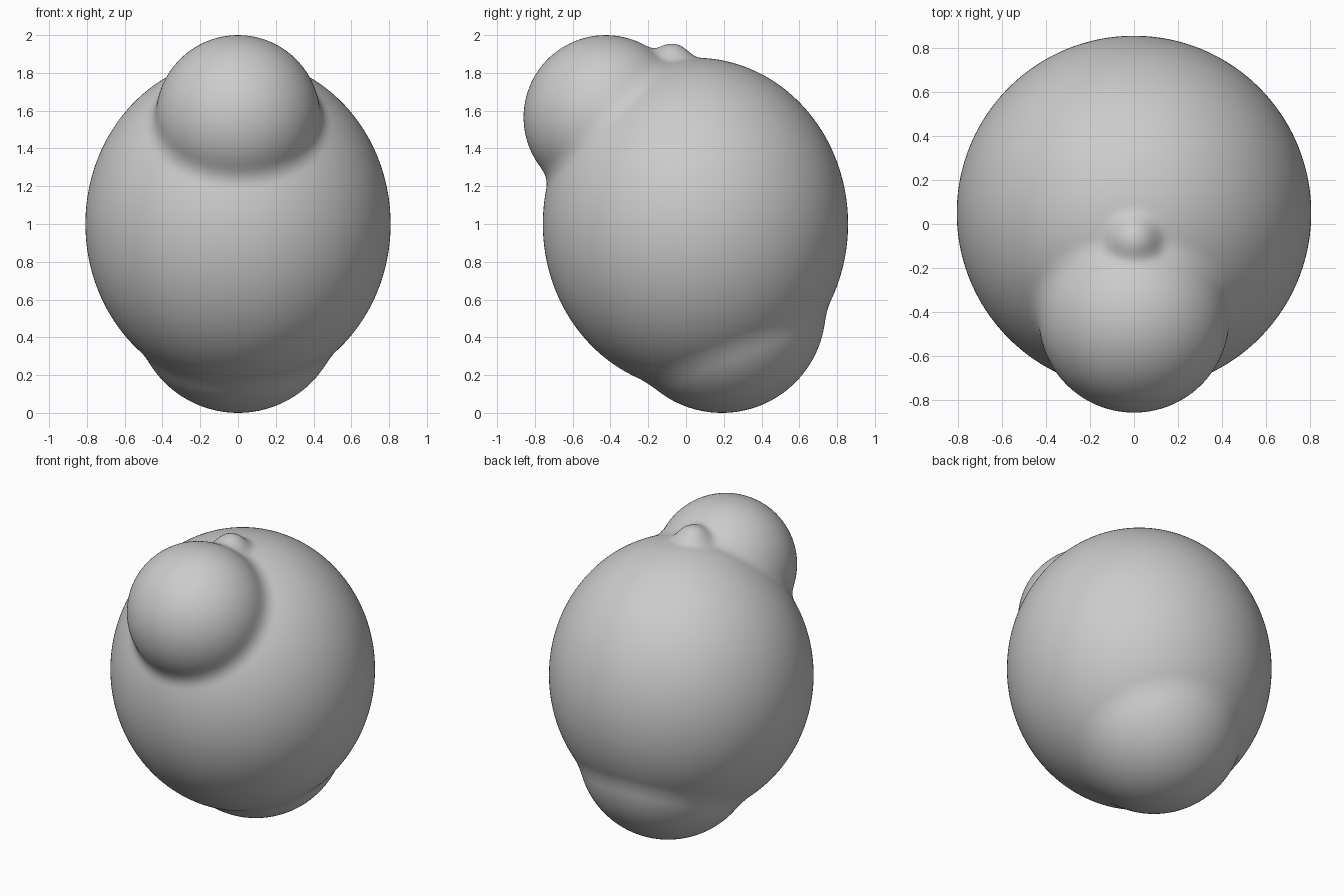
import bpy
import bmesh
from mathutils import Vector

cube = bpy.data.objects.get("Cube")
if cube:
    bpy.data.objects.remove(cube, do_unlink=True)

# Belly is an egg; the other masses are spheres: centre, radius, blend width
BELLY = Vector((0, 0.05, 1.0))
WIDTH, HEIGHT = 0.808, 0.88
LUMPS = [
    (Vector((0, -0.425, 1.565)), 0.435, 0.06),   # head
    (Vector((0, 0.19, 0.55)), 0.55, 0.03),       # rump
    (Vector((0, -0.075, 1.85)), 0.105, 0.06),    # crown nub
]


def distance(p):
    """Signed distance to the softly merged masses."""
    q = p - BELLY
    d = (Vector((q.x / WIDTH, q.y / WIDTH, q.z / HEIGHT)).length - 1) * WIDTH
    for centre, radius, blend in LUMPS:
        e = (p - centre).length - radius
        h = max(blend - abs(d - e), 0) / blend
        d = min(d, e) - h * h * blend / 4
    return d


def surface_point(direction):
    """Bisect along a ray from the belly centre to the skin."""
    near, far = 0.6, 1.4
    for _ in range(15):
        mid = (near + far) / 2
        if distance(BELLY + direction * mid) < 0:
            near = mid
        else:
            far = mid
    return BELLY + direction * near


# Skin: a fine ball pushed out onto the merged masses
bm = bmesh.new()
bmesh.ops.create_icosphere(bm, subdivisions=7, radius=1)
for v in bm.verts:
    v.co = surface_point(v.co.normalized())
bmesh.ops.smooth_vert(bm, verts=bm.verts, factor=0.5,
                      use_axis_x=True, use_axis_y=True, use_axis_z=True)
for f in bm.faces:
    f.smooth = True
mesh = bpy.data.meshes.new("blended_body")
bm.to_mesh(mesh)
bm.free()
body = bpy.data.objects.new("blended_body", mesh)
bpy.context.collection.objects.link(body)

# Plain clay colour
clay = bpy.data.materials.new("light_grey_clay")
clay.use_nodes = True
colour = (0.6, 0.6, 0.6, 1)
clay.diffuse_color = colour
clay.node_tree.nodes["Principled BSDF"].inputs["Base Color"].default_value = colour
mesh.materials.append(clay)
